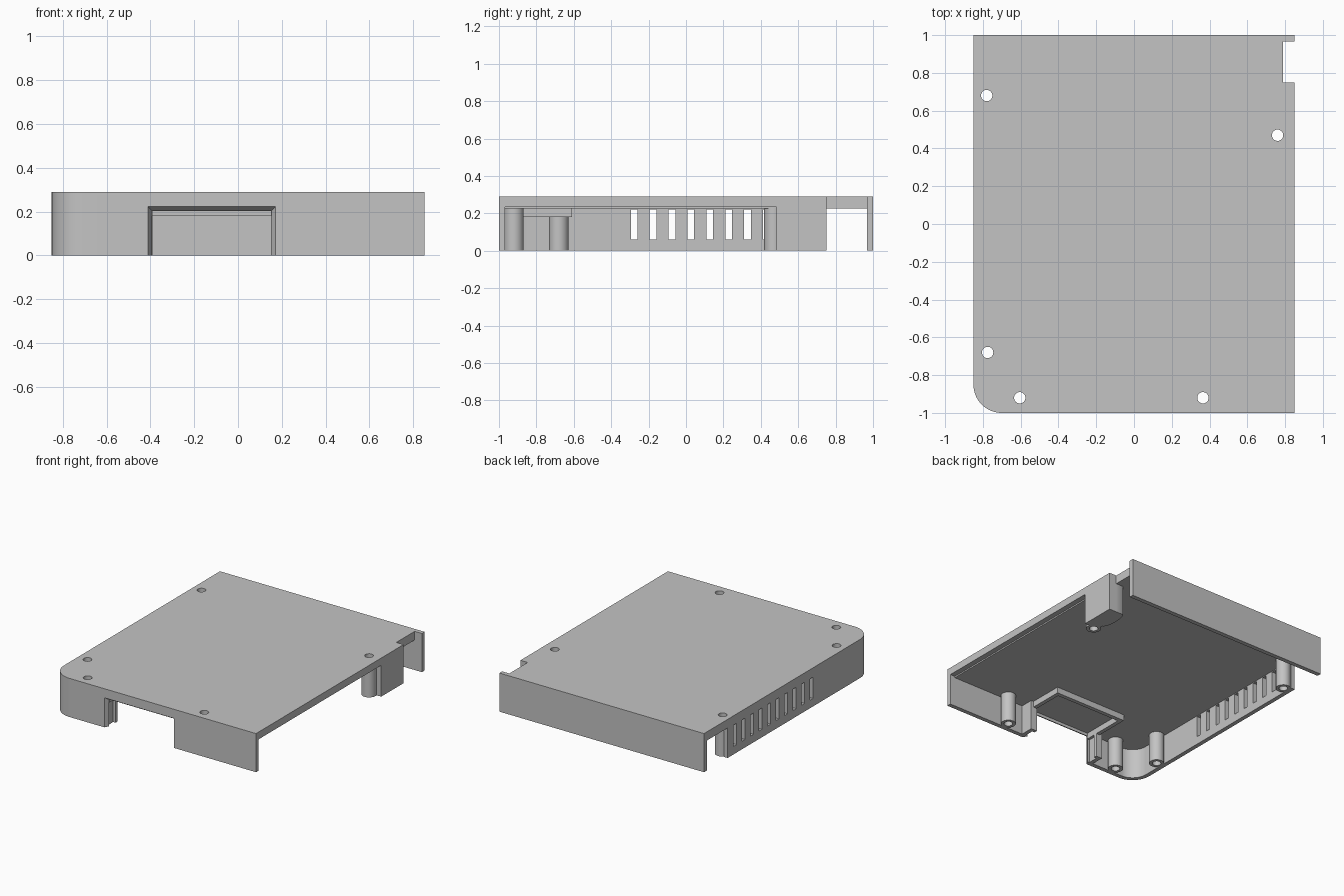
import bpy, bmesh, math
from mathutils import Vector

if "Cube" in bpy.data.objects:
    bpy.data.objects.remove(bpy.data.objects["Cube"], do_unlink=True)

GREY = (0.55, 0.55, 0.55, 1.0)
mat = bpy.data.materials.new("plain grey")
mat.use_nodes = True
mat.diffuse_color = GREY
bsdf = next(n for n in mat.node_tree.nodes if n.type == 'BSDF_PRINCIPLED')
bsdf.inputs["Base Color"].default_value = GREY


def arc(cx, cy, rx, ry, start, end, steps=16):
    angles = [math.radians(start + (end - start) * i / steps) for i in range(steps + 1)]
    return [(cx + rx * math.cos(a), cy + ry * math.sin(a)) for a in angles]


def add_prism(bm, outline, z0, z1):
    base = bm.faces.new([bm.verts.new((x, y, z0)) for x, y in outline])
    new = bmesh.ops.extrude_face_region(bm, geom=[base])["geom"]
    tops = [v for v in new if isinstance(v, bmesh.types.BMVert)]
    bmesh.ops.translate(bm, vec=(0, 0, z1 - z0), verts=tops)


def rect(x0, x1, y0, y1):
    return [(x0, y0), (x1, y0), (x1, y1), (x0, y1)]


def circle(x, y, r, steps=32):
    return arc(x, y, r, r, 0, 360, steps)[:-1]


def finish(name, bm):
    bmesh.ops.recalc_face_normals(bm, faces=bm.faces)
    mesh = bpy.data.meshes.new(name)
    bm.to_mesh(mesh)
    bm.free()
    obj = bpy.data.objects.new(name, mesh)
    bpy.context.collection.objects.link(obj)
    mesh.materials.append(mat)
    return obj


def prisms(name, *parts):
    bm = bmesh.new()
    for outline, z0, z1 in parts:
        add_prism(bm, outline, z0, z1)
    return finish(name, bm)


def activate(obj):
    bpy.ops.object.select_all(action='DESELECT')
    obj.select_set(True)
    bpy.context.view_layer.objects.active = obj


def cut(obj, cutter):
    cutter.hide_render = True
    mod = obj.modifiers.new("cut", 'BOOLEAN')
    mod.operation = 'DIFFERENCE'
    mod.solver = 'EXACT'
    mod.object = cutter
    activate(obj)
    bpy.ops.object.modifier_apply(modifier=mod.name)
    bpy.data.objects.remove(cutter, do_unlink=True)


def smooth(obj):
    activate(obj)
    bpy.ops.object.shade_smooth_by_angle(angle=math.radians(30))


TOP, CEILING = 0.29, 0.225
SCREWS = [(-0.78, 0.68), (0.76, 0.47), (-0.775, -0.68), (-0.605, -0.92), (0.365, -0.92)]
MID, HALF = -0.12, 0.29    # centre and half width of the front opening

# Solid cover with one rounded front corner
cover = prisms("cover", (arc(-0.70, -0.85, 0.15, 0.15, 180, 270)
                         + [(0.85, -1), (0.85, 1), (-0.85, 1)], 0, TOP))

# Hollow inside: open along one side, leaving the corner block and a gap at the back
cavity = (arc(-0.70, -0.85, 0.118, 0.118, 180, 270)
          + [(0.95, -0.968), (0.95, 0.485), (0.75, 0.485)]
          + arc(0.734, 0.643, 0.03, 0.107, 270, 90, 10)
          + [(0.95, 0.75), (0.95, 0.967), (-0.95, 0.967), (-0.95, 0.72), (-0.818, 0.72)])
cut(cover, prisms("cavity_cutter", (cavity, -0.1, CEILING)))

# Shallow step under the open edge, and the cable notch
cut(cover, prisms("edge_step_cutter", (rect(0.81, 0.95, -0.968, 0.485), 0.2, 0.235)))
cut(cover, prisms("notch_cutter", (rect(0.79, 0.95, 0.75, 0.967), -0.1, 0.4)))

# Ventilation slots in the side wall
slots = [(rect(-0.95, -0.75, y - 0.018, y + 0.018), 0.06, 0.22)
         for y in (-0.277 + 0.101 * i for i in range(10))]
cut(cover, prisms("slot_cutter", *slots))

# Front opening with bevelled sides
bm = bmesh.new()
for y, half, z in ((-1.0, HALF, 0.222), (-0.965, HALF - 0.02, 0.2)):
    # extend slightly past both wall faces along the same slope
    over = 0.01 if y == -1.0 else -0.01
    for side in (-1, 1):
        for height in (-0.1, z + over * 0.6):
            bm.verts.new(Vector((MID + side * (half + over * 0.57), y - over, height)))
bmesh.ops.convex_hull(bm, input=bm.verts)
cut(cover, finish("opening_cutter", bm))

# Screw holes through the cover
cut(cover, prisms("drill_cutter", *[(circle(x, y, 0.03), -0.1, 0.4) for x, y in SCREWS]))
smooth(cover)

# Hollow screw posts
for i, (x, y) in enumerate(SCREWS):
    post = prisms(f"screw_post_{i + 1}", (circle(x, y, 0.052), 0, CEILING + 0.005))
    cut(post, prisms("post_drill", (circle(x, y, 0.03), -0.1, 0.4)))
    smooth(post)

# Slotted guides on both sides of the front opening
for name, s in (("left_guide", 1), ("right_guide", -1)):
    outline = [(HALF, -0.97), (HALF + 0.03, -0.97), (HALF + 0.03, -0.87),
               (HALF - 0.02, -0.87), (HALF - 0.02, -0.895), (HALF, -0.895)]
    prisms(name, ([(MID + s * x, y) for x, y in outline], 0, CEILING + 0.005))

# U shaped rib under the top, behind the opening
outer, inner = HALF + 0.01, HALF - 0.02
rib = [(outer, -0.97), (outer, -0.61), (-outer, -0.61), (-outer, -0.97),
       (-inner, -0.97), (-inner, -0.64), (inner, -0.64), (inner, -0.97)]
prisms("ceiling_rib", ([(MID + x, y) for x, y in rib], 0.18, CEILING + 0.005))
